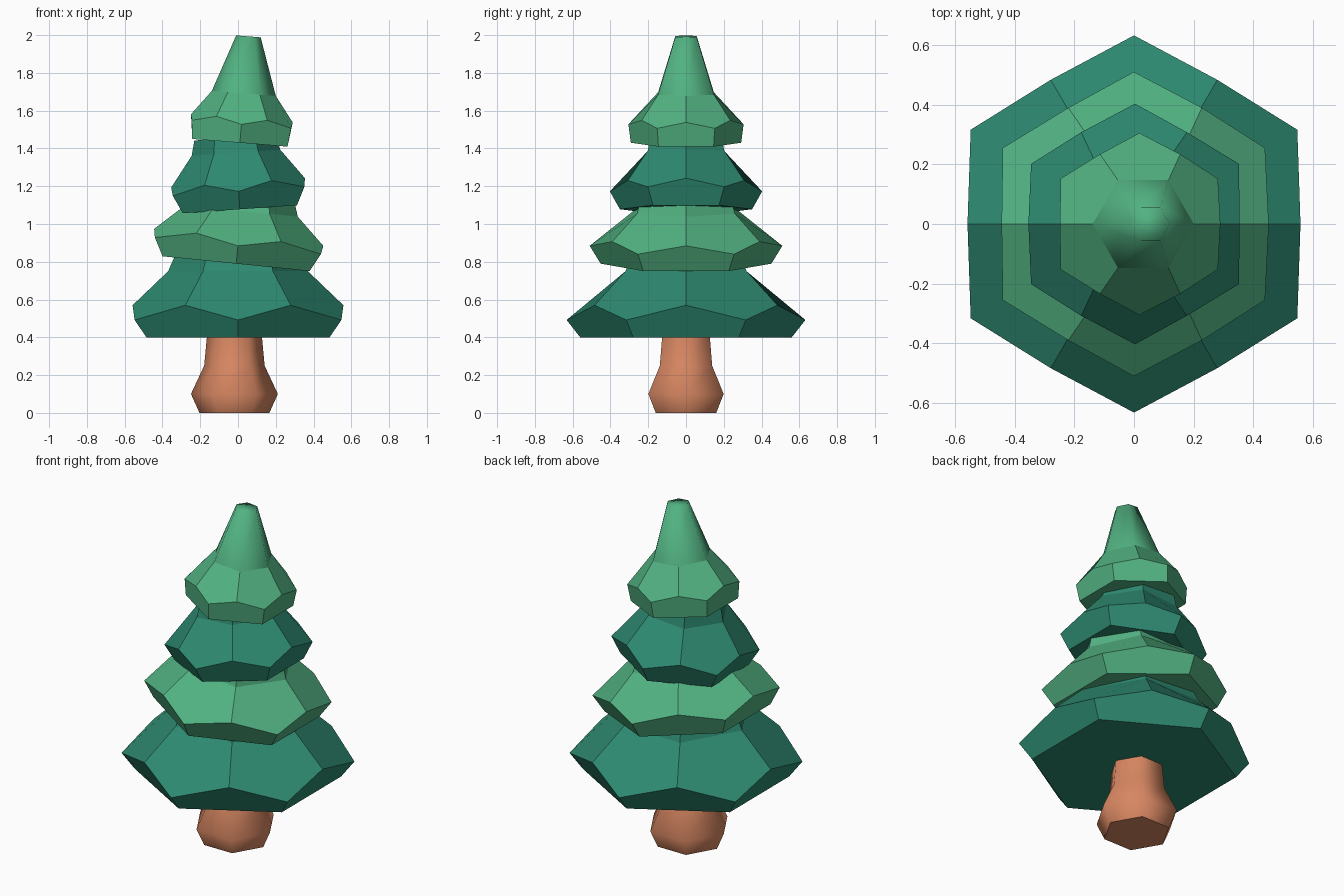
import bpy, bmesh, math
from mathutils import Matrix

if "Cube" in bpy.data.objects:
    bpy.data.objects.remove(bpy.data.objects["Cube"])


def material(name, rgb):
    m = bpy.data.materials.new(name)
    m.diffuse_color = (*rgb, 1)
    m.use_nodes = True
    m.node_tree.nodes["Principled BSDF"].inputs["Base Color"].default_value = m.diffuse_color
    return m


dark = material("dark green", (0.027, 0.254, 0.165))
light = material("light green", (0.084, 0.445, 0.223))
brown = material("bark brown", (0.68, 0.242, 0.122))


def ring(bm, r, z, turn=0):
    # six points at height z, turned by a number of degrees
    return [bm.verts.new((r * math.cos(math.radians(60 * i + turn)),
                          r * math.sin(math.radians(60 * i + turn)), z)) for i in range(6)]


def bridge(bm, a, b, smooth=False):
    for i in range(6):
        j = (i + 1) % 6
        bm.faces.new((a[i], a[j], b[j], b[i])).smooth = smooth


def finish(bm, name, mat, x, z, tilt=0):
    bm.transform(Matrix.Translation((x, 0, z)) @ Matrix.Rotation(tilt, 4, 'Y'))
    bmesh.ops.recalc_face_normals(bm, faces=bm.faces)
    me = bpy.data.meshes.new(name)
    bm.to_mesh(me)
    bm.free()
    me.materials.append(mat)
    bpy.context.collection.objects.link(bpy.data.objects.new(name, me))


def tier(name, mat, x, z, tilt, base_r, corner, mid, knee, top, smooth_tip=False):
    # hexagonal skirt below, hexagon turned by 30 degrees above, meeting in a zigzag rim
    bm = bmesh.new()
    base = ring(bm, base_r, 0, -30)
    c = ring(bm, *corner, -30)
    m, k, t = ring(bm, *mid), ring(bm, *knee), ring(bm, *top)
    bm.faces.new(base)
    for i in range(6):
        j = (i + 1) % 6
        bm.faces.new((base[i], base[j], c[j], m[i], c[i]))
        bm.faces.new((m[i], c[j], m[j], k[j], k[i]))
    bridge(bm, k, t, smooth_tip)
    bm.faces.new(t).smooth = smooth_tip
    finish(bm, name, mat, x, z, tilt)


# foliage tiers, bottom to top, each tilted a little
tier("lowest_branches", dark, 0, 0.40, 0, 0.56, (0.632, 0.092), (0.558, 0.17), (0.37, 0.35), (0.335, 0.43))
tier("lower_branches", light, -0.01, 0.79, 0.1, 0.452, (0.51, 0.095), (0.45, 0.14), (0.30, 0.28), (0.28, 0.34))
tier("upper_branches", dark, 0.01, 1.078, -0.07, 0.35, (0.403, 0.095), (0.355, 0.14), (0.235, 0.30), (0.215, 0.38))
tier("tree_tip", light, 0.01, 1.43, 0.08, 0.292, (0.305, 0.098), (0.27, 0.13), (0.17, 0.262), (0.065, 0.565), True)

# trunk with a swollen foot
bm = bmesh.new()
rings = [ring(bm, r, z) for r, z in ((0.185, 0), (0.23, 0.1), (0.16, 0.25), (0.145, 0.41))]
for a, b in zip(rings, rings[1:]):
    bridge(bm, a, b, True)
bm.faces.new(rings[0])
bm.faces.new(rings[-1])
finish(bm, "trunk", brown, -0.019, 0)
